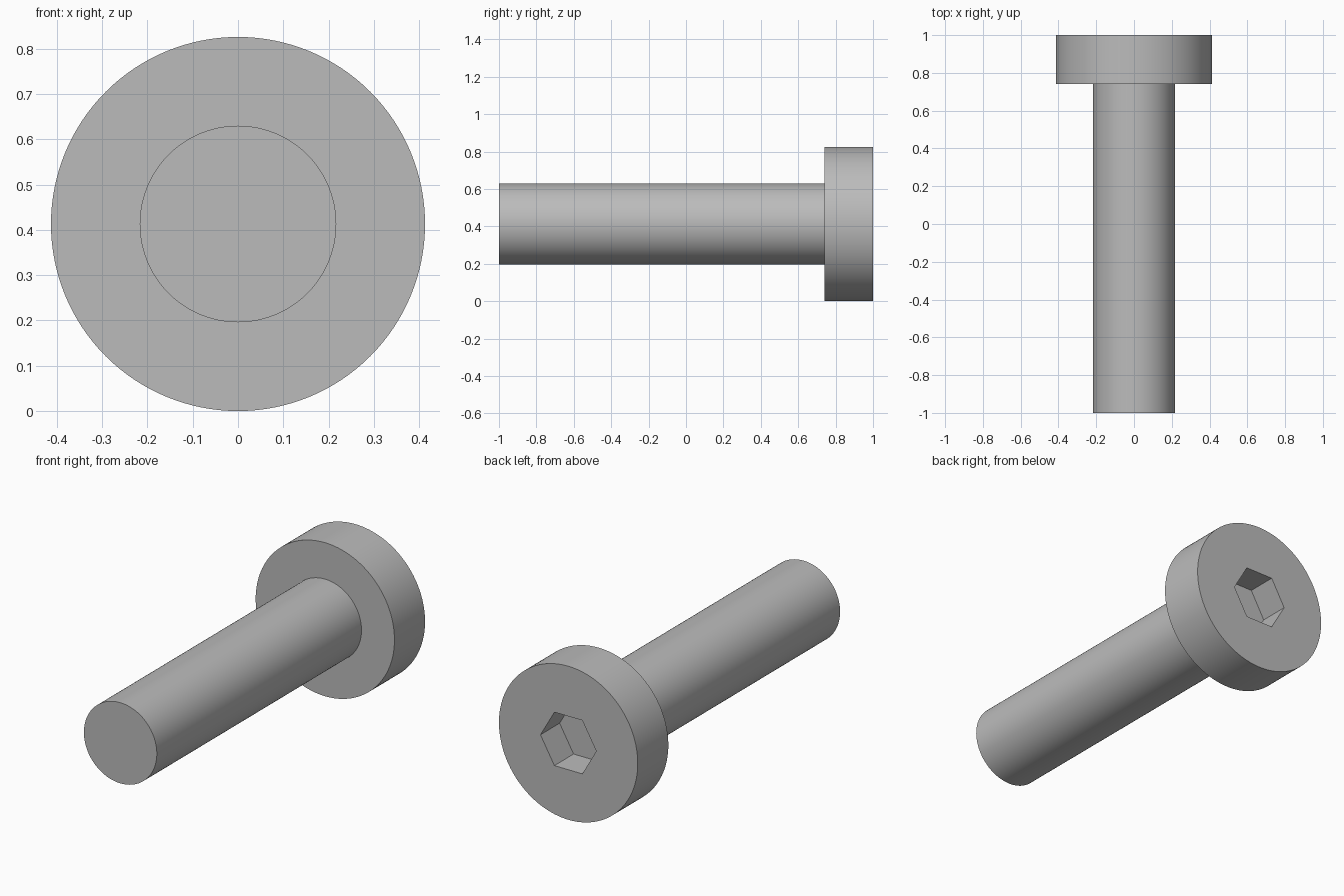
import bpy
import math

cube = bpy.data.objects.get("Cube")
if cube:
    bpy.data.objects.remove(cube, do_unlink=True)

HEAD_RADIUS = 0.413
SHAFT_RADIUS = 0.217
SOCKET_RADIUS = 0.166
HEAD_FRONT, HEAD_BACK = 0.74, 1.0
SOCKET_DEPTH = 0.163

steel = bpy.data.materials.new("grey_steel")
steel.use_nodes = True
colour = (0.5, 0.5, 0.5, 1)
steel.diffuse_color = colour
steel.node_tree.nodes["Principled BSDF"].inputs["Base Color"].default_value = colour


def rod(name, radius, y0, y1, sides, turn=0.0):
    """Prism or cylinder lying along y, on the shared centre line."""
    bpy.ops.mesh.primitive_cylinder_add(
        vertices=sides, radius=radius, depth=y1 - y0,
        location=(0, (y0 + y1) / 2, HEAD_RADIUS),
        rotation=(math.pi / 2, turn, 0))
    obj = bpy.context.object
    obj.name = name
    bpy.ops.object.transform_apply(location=False, rotation=True, scale=False)
    obj.data.materials.append(steel)
    return obj


def smooth(obj):
    bpy.ops.object.select_all(action='DESELECT')
    obj.select_set(True)
    bpy.context.view_layer.objects.active = obj
    bpy.ops.object.shade_smooth_by_angle(angle=math.radians(30))


# Plain round shaft, seated just inside the head
shaft = rod("shaft", SHAFT_RADIUS, -1.0, HEAD_FRONT + 0.01, 96)
smooth(shaft)

# Flat cylindrical head
head = rod("head", HEAD_RADIUS, HEAD_FRONT, HEAD_BACK, 128)

# Hexagonal key socket with its corners pointing sideways
cutter = rod("socket_cutter", SOCKET_RADIUS, HEAD_BACK - SOCKET_DEPTH,
             HEAD_BACK + 0.1, 6, math.pi / 2)
cutter.hide_render = True
cut = head.modifiers.new("socket", 'BOOLEAN')
cut.operation = 'DIFFERENCE'
cut.solver = 'EXACT'
cut.object = cutter
bpy.context.view_layer.objects.active = head
bpy.ops.object.modifier_apply(modifier=cut.name)
bpy.data.objects.remove(cutter, do_unlink=True)
smooth(head)
